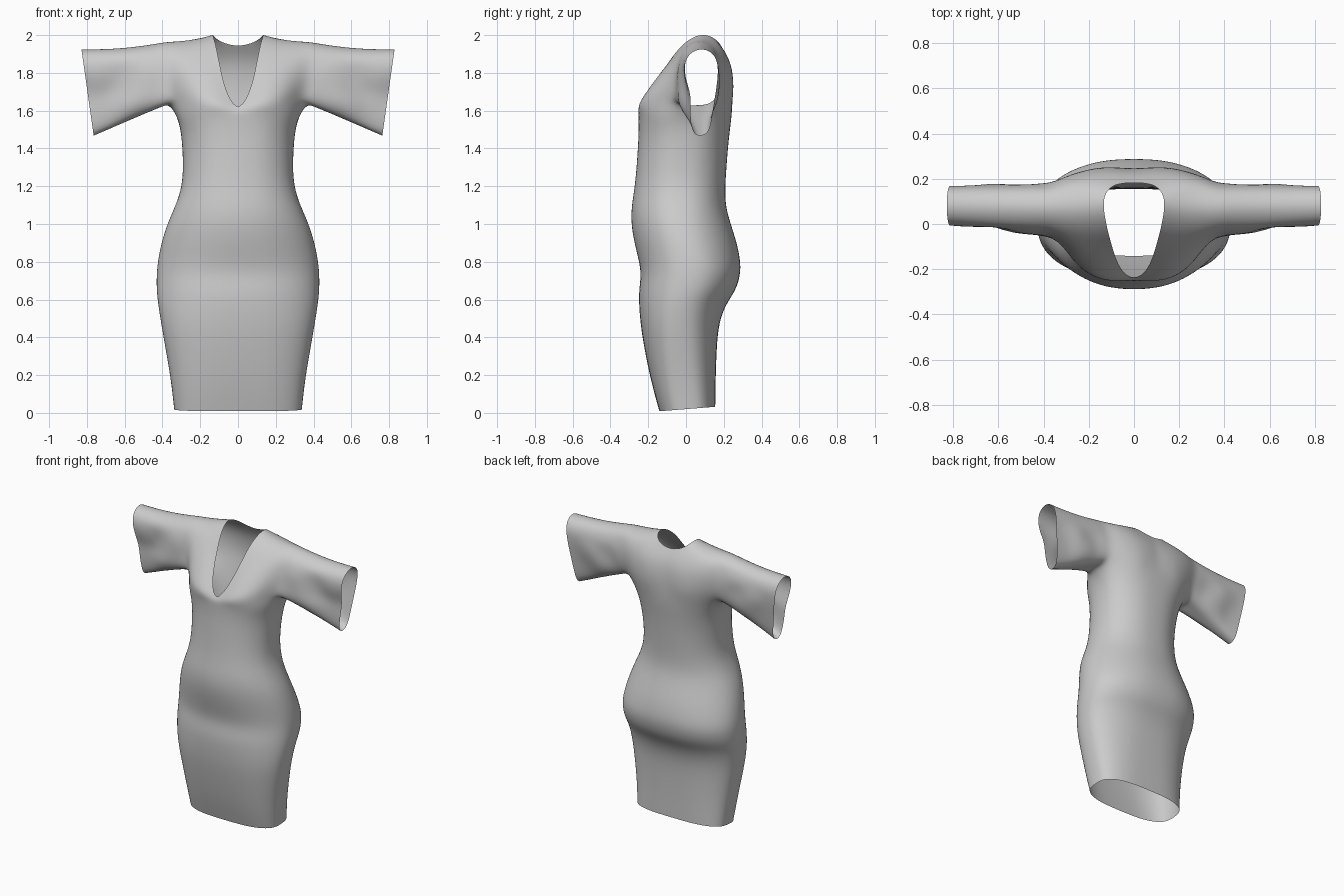
import bpy, bmesh, math
from mathutils import Vector

# Skirt and waist rings: z, half width, front y, back y, squareness
RINGS = [
    (0.02, .337, -.142, .155, 3.0), (0.10, .345, -.168, .156, 2.9),
    (0.22, .361, -.198, .158, 2.7), (0.40, .393, -.233, .165, 2.5),
    (0.50, .410, -.245, .182, 2.4), (0.58, .422, -.251, .215, 2.3),
    (0.65, .430, -.251, .265, 2.3), (0.73, .430, -.240, .288, 2.3),
    (0.80, .424, -.250, .290, 2.2), (0.90, .405, -.276, .270, 2.1),
    (1.00, .374, -.293, .237, 2.1), (1.09, .333, -.291, .211, 2.2),
    (1.18, .300, -.276, .207, 2.3), (1.28, .289, -.265, .213, 2.3),
    (1.40, .293, -.257, .222, 2.3), (1.50, .302, -.252, .233, 2.4),
    (1.58, .325, -.255, .243, 2.5),
]
ANGLES = [-90, -75, -60, -42, -25, -12, 0, 12, 25, 40, 55, 67, 75, 82, 90]

# Bodice rows over the shoulder: neckline point, middle, armhole point
FRONT = [
    ((0, -.243, 1.605), (.18, -.243, 1.64), (.325, -.08, 1.66)),
    ((.045, -.222, 1.66), (.20, -.203, 1.70), (.345, -.065, 1.74)),
    ((.078, -.165, 1.75), (.21, -.14, 1.79), (.36, -.05, 1.82)),
    ((.10, -.09, 1.86), (.23, -.075, 1.87), (.37, -.03, 1.895)),
    ((.118, -.025, 1.95), (.24, -.015, 1.94), (.375, .01, 1.945)),
    ((.135, .06, 2.005), (.25, .07, 1.985), (.38, .075, 1.972)),
    ((.135, .125, 2.0), (.25, .15, 1.96), (.38, .14, 1.945)),
]
# Back rows also run on to the centre back
BACK = [
    ((.10, .17, 1.968), (.25, .19, 1.93), (.38, .165, 1.90), (0, .183, 1.942)),
    ((.10, .235, 1.87), (.24, .225, 1.86), (.375, .18, 1.84), (0, .228, 1.87)),
    ((.09, .252, 1.77), (.22, .24, 1.77), (.36, .185, 1.77), (0, .245, 1.77)),
    ((.08, .25, 1.68), (.20, .24, 1.68), (.34, .175, 1.68), (0, .247, 1.68)),
]
UNDERARM = [(.355, -.02, 1.635), (.375, .05, 1.64), (.36, .12, 1.64)]
# Sleeve opening (y, z), in the same order as the armhole loop
CUFF = [(.022, 1.60), (.028, 1.68), (.0, 1.76), (-.012, 1.84), (.015, 1.905),
        (.08, 1.932), (.14, 1.91), (.167, 1.86), (.170, 1.80), (.162, 1.72),
        (.145, 1.61), (.128, 1.485), (.08, 1.462), (.03, 1.475)]

bm = bmesh.new()


def vert(p):
    return bm.verts.new(p)


def bridge(a, b, closed=False):
    n = len(a)
    for i in range(n if closed else n - 1):
        j = (i + 1) % n
        bm.faces.new((a[i], a[j], b[j], b[i]))


def through(a, m, b, s):
    """Quadratic curve through three points."""
    a, m, b = Vector(a), Vector(m), Vector(b)
    return a * (1 - s) * (1 - 2 * s) + m * 4 * s * (1 - s) + b * s * (2 * s - 1)


def body_ring(z, w, yf, yb, n):
    yc = (yf + yb) / 2 + .03 * max(0, (z - 1.3) / .28)
    ring = []
    for deg in ANGLES:
        c, s = math.cos(math.radians(deg)), math.sin(math.radians(deg))
        x = 0 if abs(deg) == 90 else w * 1.008 * c ** (2 / n)
        depth = (yb - yc) if s > 0 else (yc - yf)
        y = yc + math.copysign(depth * abs(s) ** (2 / n), s)
        ring.append(vert((x, y, z + (.08 * y if z < .05 else 0))))
    return ring


# Skirt, hips and waist
rings = [body_ring(*r) for r in RINGS]
for lo, hi in zip(rings, rings[1:]):
    bridge(lo, hi)
base = rings[-1]

# Bodice: strips from the front, over the shoulder and down the back
rows = [[vert(through(*r[:3], k / 4)) for k in range(5)] for r in FRONT + BACK]
for a, b in zip([base[:5]] + rows, rows):
    bridge(a, b)
bridge(rows[-1], base[8:13][::-1])

# Centre back panel below the neckline
centre = []
for row, r in zip(rows[len(FRONT):], BACK):
    c = Vector(r[3])
    mid = (row[0].co + c) / 2
    mid.z = c.z + (row[0].co.z - c.z) * .3
    mid.y = max(mid.y, c.y - .002)
    centre.append([row[0], vert(mid), vert(c)])
centre.append(base[12:15])
for a, b in zip(centre, centre[1:]):
    bridge(a, b)

# Underarm gusset
under = [vert(p) for p in UNDERARM]
bridge(base[4:9], [rows[0][4]] + under + [rows[-1][4]])

# Flared sleeve from the armhole to the cuff, with soft diagonal folds
armhole = [r[4] for r in rows] + under[::-1]
previous = armhole
for t in (.12, .26, .42, .58, .74, .88, 1):
    ring = []
    for i, (v, (y, z)) in enumerate(zip(armhole, CUFF)):
        end = Vector((.765 + (z - 1.475) * .142, y, z))
        p = v.co.lerp(end, t)
        if i in (0, 1, 2, 9, 10):
            side = 1 if i < 5 else -1
            p.y += side * .016 * math.sin(t * 9 + i * 1.3) * math.sin(math.pi * t)
        if 3 < i < 8:
            p.z -= .012 * math.sin(math.pi * t)
        ring.append(vert(p))
    bridge(previous, ring, True)
    previous = ring

bmesh.ops.recalc_face_normals(bm, faces=bm.faces[:])
mesh = bpy.data.meshes.new("dress")
bm.to_mesh(mesh)
bm.free()
for poly in mesh.polygons:
    poly.use_smooth = True
dress = bpy.data.objects.new("dress", mesh)
bpy.context.collection.objects.link(dress)

# Mirror the half and smooth the cloth
mirror = dress.modifiers.new("mirror", 'MIRROR')
mirror.merge_threshold = .001
sub = dress.modifiers.new("smooth", 'SUBSURF')
sub.levels = sub.render_levels = 2
